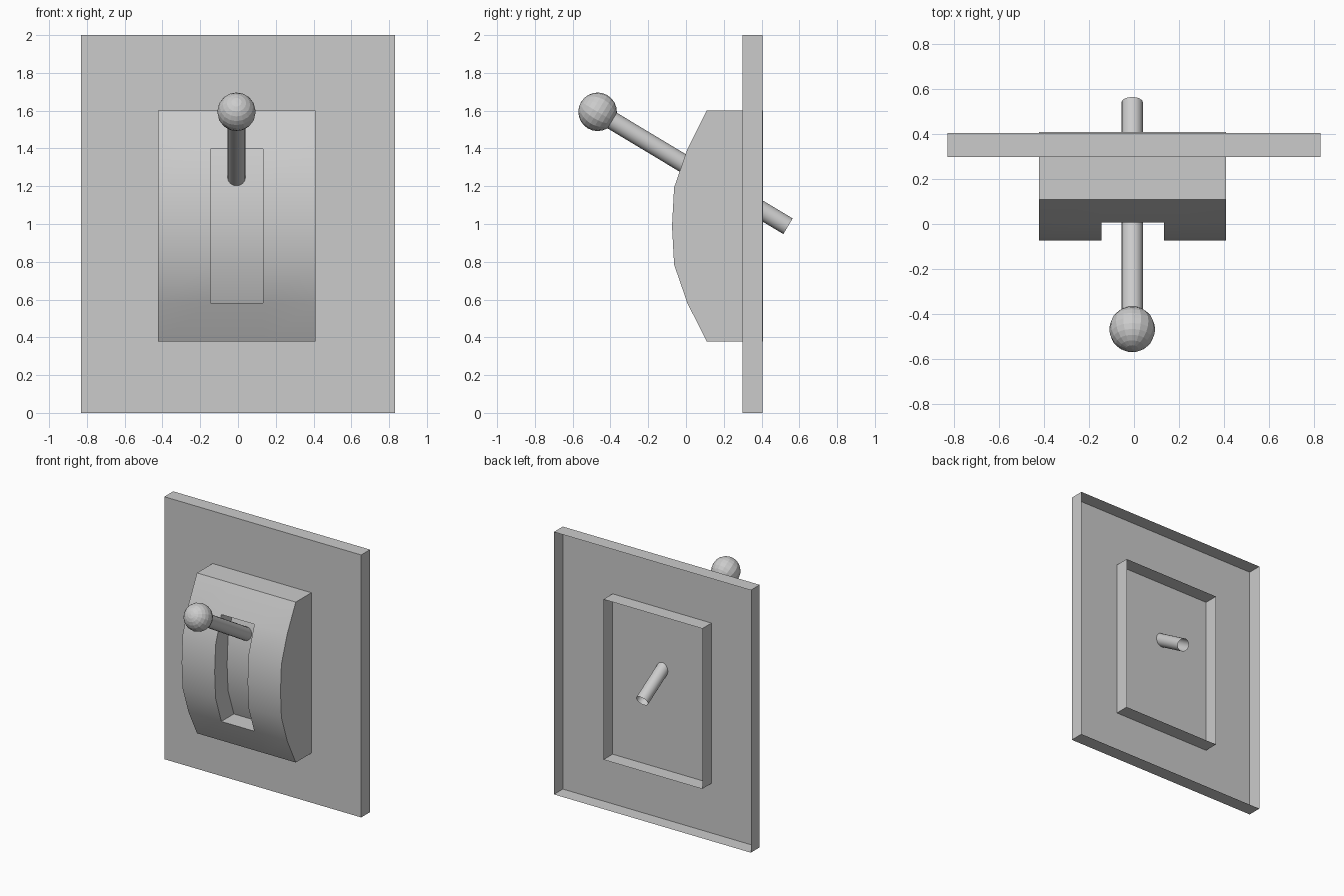
import bpy, bmesh, math
from mathutils import Vector, Matrix

if "Cube" in bpy.data.objects:
    bpy.data.objects.remove(bpy.data.objects["Cube"])


def finish(name, bm, smooth_angle=None):
    bmesh.ops.recalc_face_normals(bm, faces=bm.faces)
    mesh = bpy.data.meshes.new(name)
    bm.to_mesh(mesh)
    bm.free()
    ob = bpy.data.objects.new(name, mesh)
    bpy.context.collection.objects.link(ob)
    if smooth_angle:
        bpy.ops.object.select_all(action='DESELECT')
        ob.select_set(True)
        bpy.context.view_layer.objects.active = ob
        bpy.ops.object.shade_smooth_by_angle(angle=math.radians(smooth_angle))
    return ob


# wall plate: shallow box, open at the back
FRONT, BACK = 0.298, 0.405
bm = bmesh.new()
bmesh.ops.create_cube(bm, size=1, matrix=Matrix.Translation((0, (FRONT + BACK) / 2, 1))
                      @ Matrix.Diagonal((1.66, BACK - FRONT, 2, 1)))
back = [f for f in bm.faces if f.calc_center_median().y > BACK - 0.01]
bmesh.ops.delete(bm, geom=back, context='FACES_ONLY')
finish("wall_plate", bm)

# bulging housing: bowed front grid with a sunken slot, open at the back
xs = [-0.423, -0.145, 0.133, 0.41]
zs = [0.378 + i * (1.6 - 0.378) / 6 for i in range(7)]
ys = [0.11, 0.007, -0.063, -0.074, -0.063, 0.007, 0.11]
bm = bmesh.new()
grid = [[bm.verts.new((x, y, z)) for x in xs] for y, z in zip(ys, zs)]
slot = []
for r in range(6):
    for c in range(3):
        f = bm.faces.new((grid[r][c], grid[r][c + 1], grid[r + 1][c + 1], grid[r + 1][c]))
        if c == 1 and 1 <= r <= 4:
            slot.append(f)

# side walls running back through the plate
rim = [e for e in bm.edges if e.is_boundary]
walls = bmesh.ops.extrude_edge_only(bm, edges=rim)['geom']
for v in walls:
    if isinstance(v, bmesh.types.BMVert):
        v.co.y = BACK + 0.003

# lever slot
floor = bmesh.ops.extrude_face_region(bm, geom=slot)['geom']
bmesh.ops.translate(bm, vec=(0, 0.15, 0),
                    verts=[v for v in floor if isinstance(v, bmesh.types.BMVert)])
bmesh.ops.delete(bm, geom=[f for f in slot if f.is_valid], context='FACES_ONLY')
finish("housing", bm, 30)

# lever rod: open tube
knob = Vector((-0.008, -0.468, 1.594))
tail = Vector((-0.008, 0.54, 0.988))
axis = tail - knob
turn = axis.to_track_quat('Z', 'Y').to_matrix().to_4x4()
bm = bmesh.new()
bmesh.ops.create_cone(bm, cap_ends=False, segments=16, radius1=0.048, radius2=0.048,
                      depth=axis.length,
                      matrix=Matrix.Translation((knob + tail) / 2) @ turn)
finish("lever_rod", bm, 30)

# lever knob
bm = bmesh.new()
bmesh.ops.create_uvsphere(bm, u_segments=16, v_segments=12, radius=0.102,
                          matrix=Matrix.Translation(knob) @ turn)
finish("lever_knob", bm)
